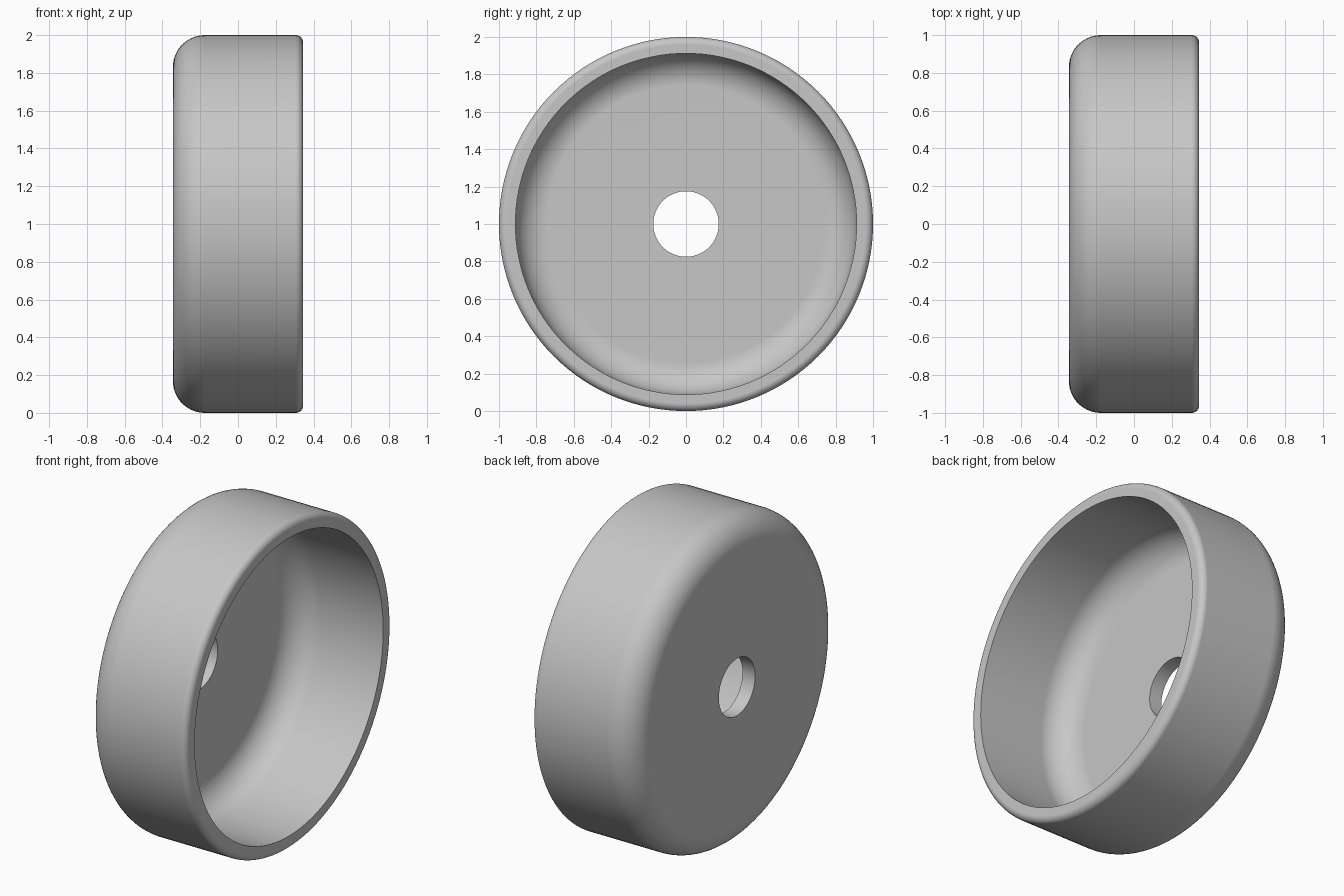
import bpy, bmesh
from math import cos, sin, pi, radians
from mathutils import Vector

cube = bpy.data.objects.get("Cube")
if cube:
    bpy.data.objects.remove(cube, do_unlink=True)

# Main dimensions
HALF, OUTER, INNER, BORE = 0.345, 1.0, 0.912, 0.175
FLOOR = 0.085
BEND = 0.17
LIP = 0.04
SEGMENTS = 128


def fillet(x, r, radius, start, end, steps):
    """Arc points around (x, r), angles in degrees."""
    angles = [radians(start + (end - start) * i / steps) for i in range(steps + 1)]
    return [(x + radius * cos(a), r + radius * sin(a)) for a in angles]


# Cup wall section as (x, radius), from the bore out and back in
inside = -HALF + FLOOR
profile = [(-HALF, BORE)]
profile += fillet(-HALF + BEND, OUTER - BEND, BEND, 180, 90, 14)
profile += fillet(HALF - LIP, OUTER - LIP, LIP, 90, 0, 8)
profile += [(HALF, INNER)]
profile += fillet(inside + BEND, INNER - BEND, BEND, 90, 180, 14)
profile += [(inside, BORE)]

# Revolve the closed section about the x axis
bm = bmesh.new()
verts = [bm.verts.new((x, 0, r)) for x, r in profile]
edges = [bm.edges.new((v, verts[(i + 1) % len(verts)])) for i, v in enumerate(verts)]
bmesh.ops.spin(bm, geom=verts + edges, cent=Vector(), axis=(1, 0, 0),
               angle=2 * pi, steps=SEGMENTS)
bmesh.ops.remove_doubles(bm, verts=bm.verts[:], dist=0.0001)
bmesh.ops.recalc_face_normals(bm, faces=bm.faces[:])
mesh = bpy.data.meshes.new("cup")
bm.to_mesh(mesh)
bm.free()

cup = bpy.data.objects.new("cup", mesh)
cup.location.z = OUTER
bpy.context.collection.objects.link(cup)

# Plain grey material
grey = bpy.data.materials.new("light_grey")
grey.use_nodes = True
colour = (0.57, 0.57, 0.57, 1)
grey.diffuse_color = colour
grey.node_tree.nodes["Principled BSDF"].inputs["Base Color"].default_value = colour
mesh.materials.append(grey)

# Smooth bends, crisp rims and flat faces
bpy.ops.object.select_all(action="DESELECT")
cup.select_set(True)
bpy.context.view_layer.objects.active = cup
bpy.ops.object.shade_smooth_by_angle(angle=radians(30))
weighted = cup.modifiers.new("flat_faces", "WEIGHTED_NORMAL")
weighted.keep_sharp = True
